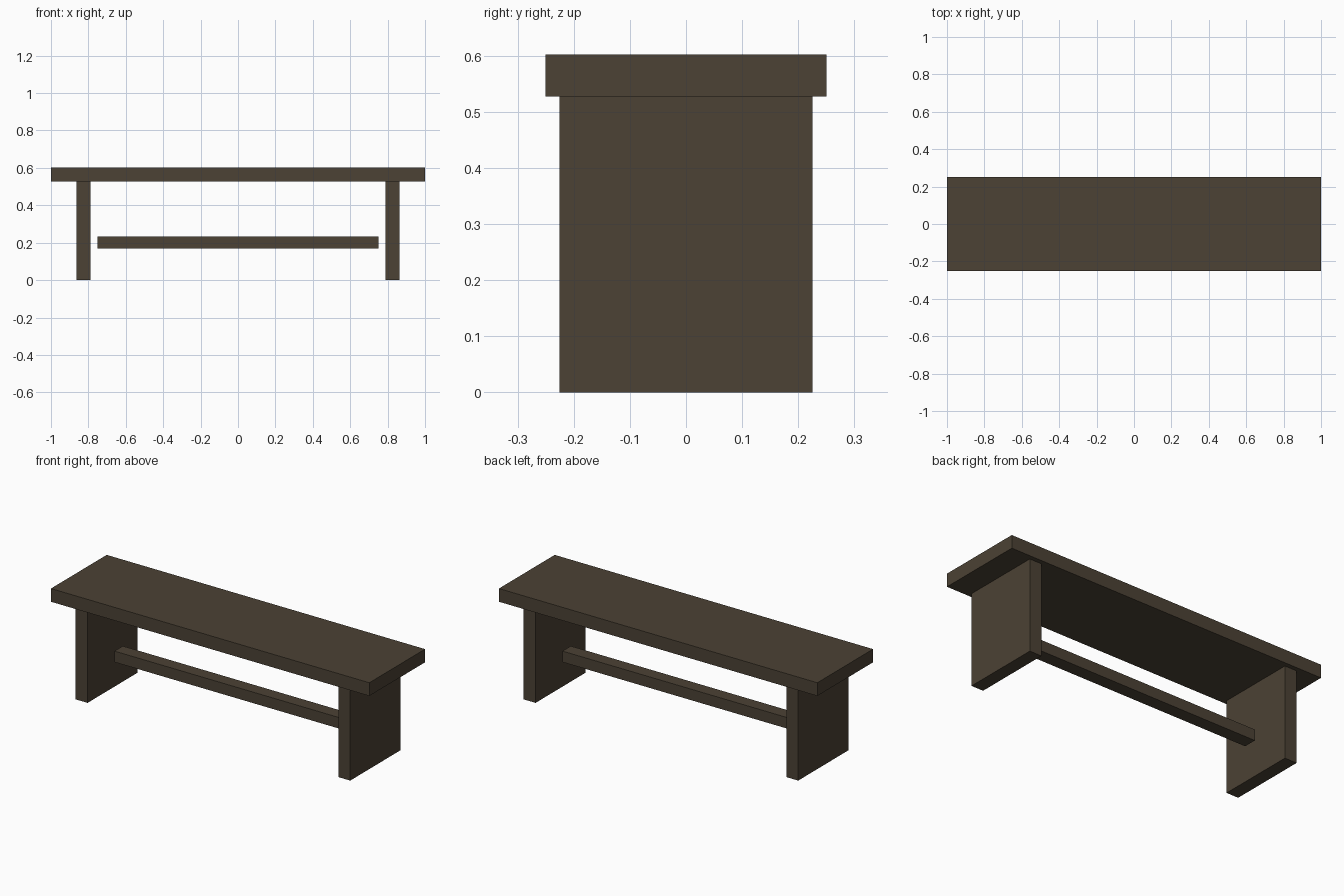
import bpy

default_cube = bpy.data.objects.get("Cube")
if default_cube:
    bpy.data.objects.remove(default_cube, do_unlink=True)

# Dark wood
wood = bpy.data.materials.new("dark_wood")
wood_colour = (0.072, 0.054, 0.035, 1)
wood.diffuse_color = wood_colour
wood.use_nodes = True
bsdf = next(n for n in wood.node_tree.nodes if n.type == 'BSDF_PRINCIPLED')
bsdf.inputs["Base Color"].default_value = wood_colour


def board(name, size, x, bottom):
    """A plain board of the given size, resting at height bottom."""
    bpy.ops.mesh.primitive_cube_add(size=1, location=(x, 0, bottom + size[2] / 2))
    obj = bpy.context.object
    obj.name = name
    obj.scale = size
    bpy.ops.object.transform_apply(location=False, rotation=False, scale=True)
    obj.data.materials.append(wood)
    return obj


leg_height = 0.527
thickness = 0.075

# Seat plank
board("seat", (2, 0.5, thickness), 0, leg_height)

# Slab legs
for side, sign in (("left", 1), ("right", -1)):
    board(side + "_leg", (thickness, 0.45, leg_height), sign * 0.825, 0)

# Stretcher bar, stopping short of the legs
board("stretcher", (1.5, thickness, 0.0625), 0, 0.17)
